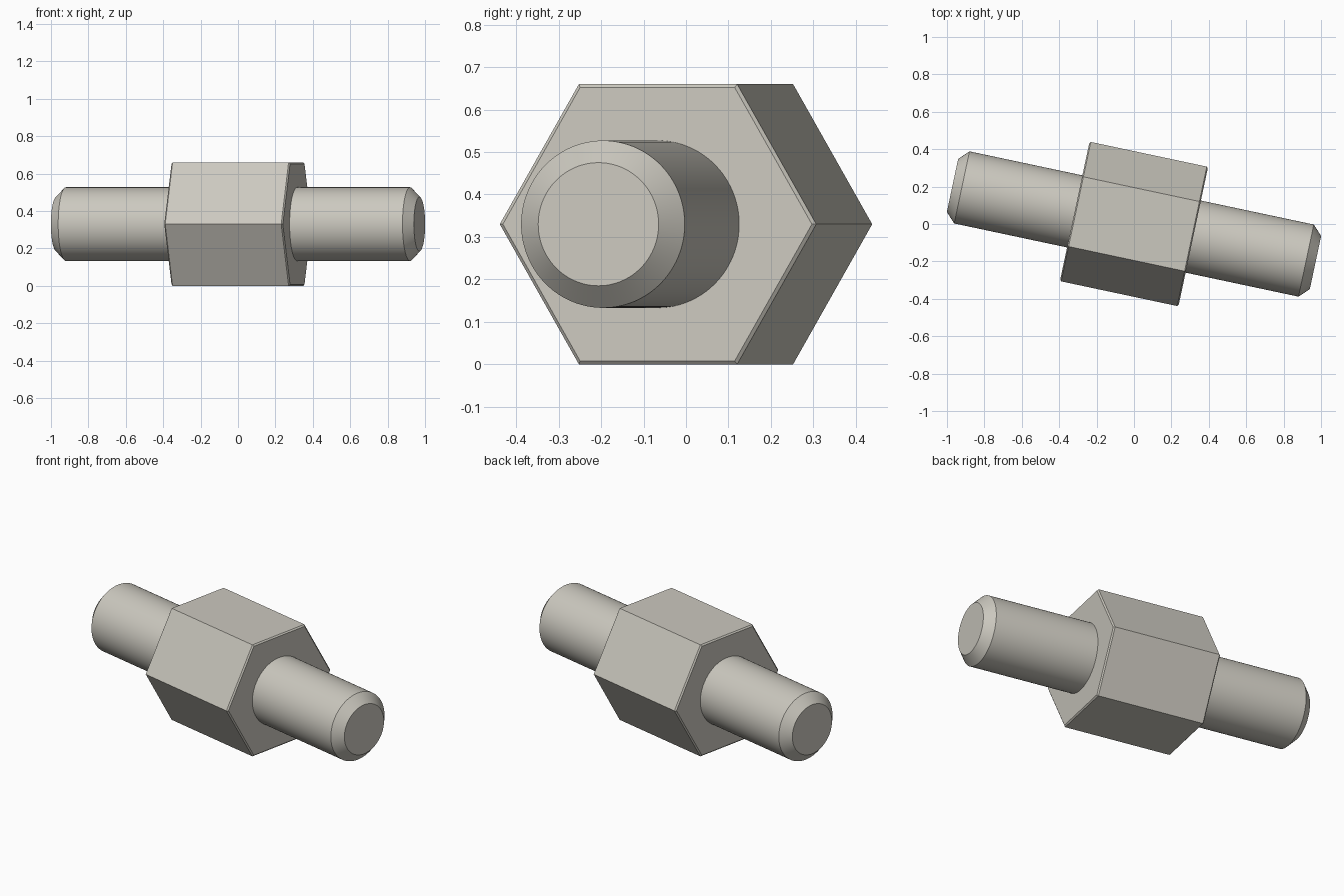
import bpy, bmesh, math

cube = bpy.data.objects.get("Cube")
if cube:
    bpy.data.objects.remove(cube)

TILT = math.radians(-12)
AXIS_HEIGHT = 0.33

steel = bpy.data.materials.new("warm grey metal")
colour = (0.60, 0.58, 0.52, 1)
steel.diffuse_color = colour
steel.use_nodes = True
steel.node_tree.nodes["Principled BSDF"].inputs["Base Color"].default_value = colour


def chamfered_bar(name, sides, half_length, radius, end_radius, chamfer):
    """Bar along x, symmetric end to end, with a chamfer at both ends."""
    bm = bmesh.new()
    profile = [(-half_length, end_radius), (chamfer - half_length, radius),
               (half_length - chamfer, radius), (half_length, end_radius)]
    rings = []
    for x, r in profile:
        angles = [math.tau * i / sides for i in range(sides)]
        rings.append([bm.verts.new((x, r * math.cos(a), r * math.sin(a))) for a in angles])
    for a, b in zip(rings, rings[1:]):
        for i in range(sides):
            j = (i + 1) % sides
            bm.faces.new((a[i], a[j], b[j], b[i]))
    bm.faces.new(rings[0])
    bm.faces.new(rings[-1])
    bmesh.ops.recalc_face_normals(bm, faces=bm.faces)
    mesh = bpy.data.meshes.new(name)
    bm.to_mesh(mesh)
    bm.free()
    mesh.materials.append(steel)
    obj = bpy.data.objects.new(name, mesh)
    obj.location.z = AXIS_HEIGHT
    obj.rotation_euler.z = TILT
    bpy.context.collection.objects.link(obj)
    return obj


# Hexagonal body with fine chamfers, flats on top and bottom
chamfered_bar("hex_body", 6, 0.324, 0.381, 0.372, 0.007)

# Round shaft running through the body
shaft = chamfered_bar("shaft", 96, 0.992, 0.197, 0.145, 0.051)
bpy.ops.object.select_all(action="DESELECT")
shaft.select_set(True)
bpy.context.view_layer.objects.active = shaft
bpy.ops.object.shade_smooth_by_angle(angle=math.radians(30))
